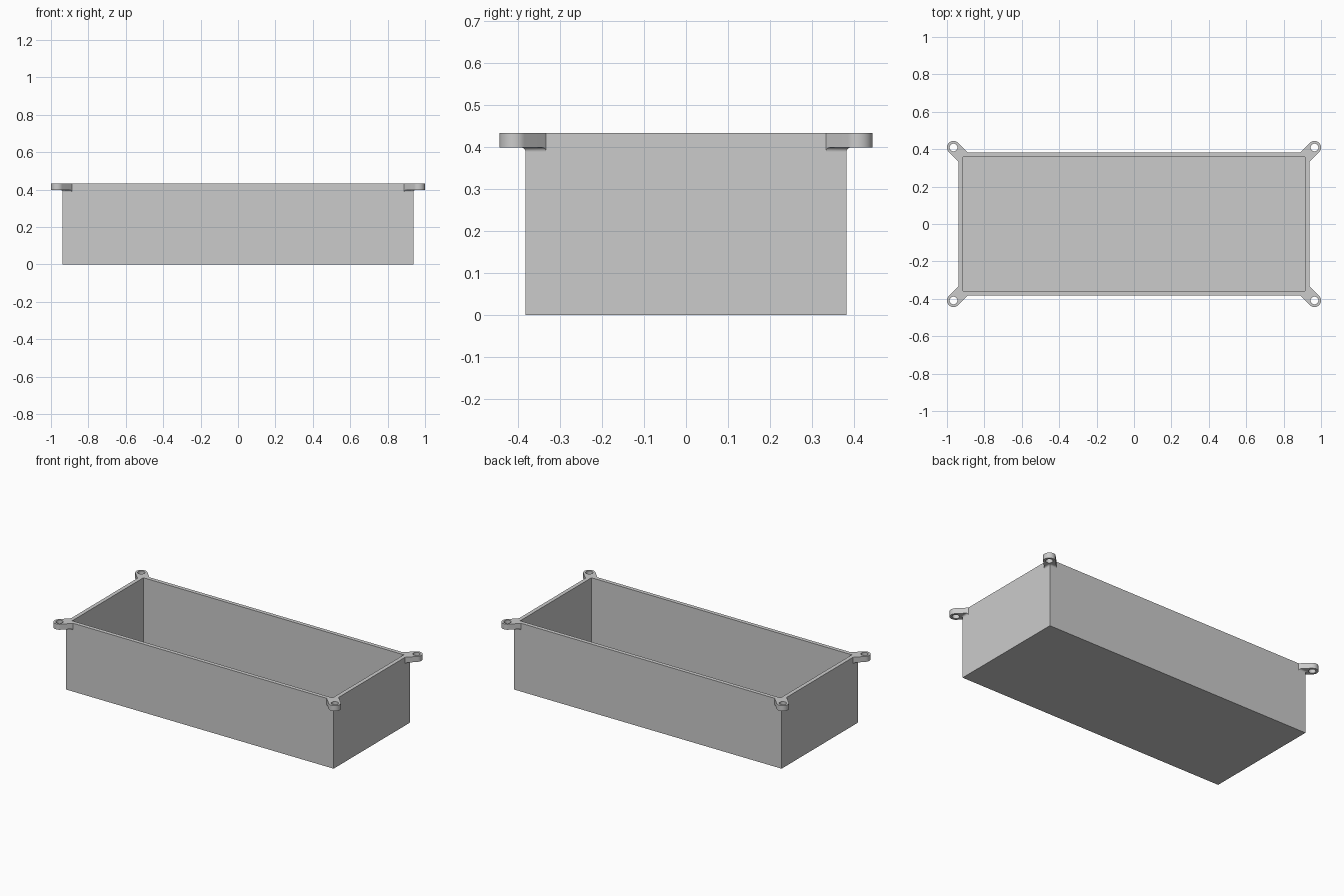
import bpy, bmesh, math

cube = bpy.data.objects.get("Cube")
if cube:
    bpy.data.objects.remove(cube, do_unlink=True)

# Main dimensions
HALF_X, HALF_Y, HEIGHT = 0.938, 0.382, 0.433
WALL = 0.025
LUG_R, HOLE_R, LUG_H, REACH = 0.035, 0.021, 0.035, 0.027
FILLET = 0.01
SPAN = LUG_R * math.sqrt(2)      # width of the diagonal arm along each wall
LUG_Z = HEIGHT - LUG_H

grey = bpy.data.materials.new("light_grey")
grey.use_nodes = True
colour = (0.6, 0.6, 0.6, 1)
grey.diffuse_color = colour
grey.node_tree.nodes["Principled BSDF"].inputs["Base Color"].default_value = colour


def finish(bm, name, smooth=False, mirror=False):
    bmesh.ops.recalc_face_normals(bm, faces=bm.faces[:])
    mesh = bpy.data.meshes.new(name)
    bm.to_mesh(mesh)
    bm.free()
    mesh.materials.append(grey)
    obj = bpy.data.objects.new(name, mesh)
    bpy.context.collection.objects.link(obj)
    if smooth:
        bpy.ops.object.select_all(action='DESELECT')
        obj.select_set(True)
        bpy.context.view_layer.objects.active = obj
        bpy.ops.object.shade_smooth_by_angle(angle=math.radians(30))
    if mirror:
        mod = obj.modifiers.new("four_corners", 'MIRROR')
        mod.use_axis = (True, True, False)
        mod.use_mirror_merge = False
    return obj


def arc(cx, cy, radius, start, end, steps):
    angles = [math.radians(start + (end - start) * i / steps) for i in range(steps + 1)]
    return [(cx + radius * math.cos(a), cy + radius * math.sin(a)) for a in angles]


# Open box: inset the top face for the rim, then push it down to the floor
bm = bmesh.new()
bmesh.ops.create_cube(bm, size=2)
for v in bm.verts:
    v.co = (v.co.x * HALF_X, v.co.y * HALF_Y, HEIGHT if v.co.z > 0 else 0)
top = max(bm.faces, key=lambda f: f.calc_center_median().z)
bmesh.ops.inset_region(bm, faces=[top], thickness=WALL, use_even_offset=True)
pocket = bmesh.ops.extrude_discrete_faces(bm, faces=[top])["faces"][0]
bmesh.ops.translate(bm, verts=pocket.verts[:], vec=(0, 0, WALL - HEIGHT))
finish(bm, "open_box")

# Corner lugs: diagonal arm with a round end and a through hole
cx, cy = HALF_X + REACH, HALF_Y + REACH
outline = [(HALF_X, HALF_Y), (HALF_X, HALF_Y - SPAN)]
outline += arc(cx, cy, LUG_R, -45, 135, 24)
outline += [(HALF_X - SPAN, HALF_Y)]
hole = arc(cx, cy, HOLE_R, 0, 360, 32)[:-1]
bm = bmesh.new()
for loop in (outline, hole):
    verts = [bm.verts.new((x, y, LUG_Z)) for x, y in loop]
    for a, b in zip(verts, verts[1:] + verts[:1]):
        bm.edges.new((a, b))
bmesh.ops.triangle_fill(bm, use_beauty=True, edges=bm.edges[:])
raised = bmesh.ops.extrude_face_region(bm, geom=bm.faces[:])["geom"]
bmesh.ops.translate(bm, verts=[g for g in raised if isinstance(g, bmesh.types.BMVert)],
                    vec=(0, 0, LUG_H))
finish(bm, "corner_lugs", smooth=True, mirror=True)

# Concave fillets under the lugs, wrapped around each box corner
bm = bmesh.new()
rings = []
STEPS = 6
for i in range(STEPS + 1):
    t = math.pi / 2 * i / STEPS
    o = FILLET * (1 - math.cos(t))
    z = LUG_Z - FILLET + FILLET * math.sin(t)
    section = [(0, -SPAN), (o, o - SPAN), (o, o), (o - SPAN, o), (-SPAN, 0)]
    rings.append([bm.verts.new((HALF_X + x, HALF_Y + y, z)) for x, y in section])
for low, high in zip(rings, rings[1:]):
    for j in range(len(low) - 1):
        bm.faces.new((low[j], low[j + 1], high[j + 1], high[j]))
bmesh.ops.remove_doubles(bm, verts=bm.verts[:], dist=1e-5)
finish(bm, "lug_fillets", smooth=True, mirror=True)
